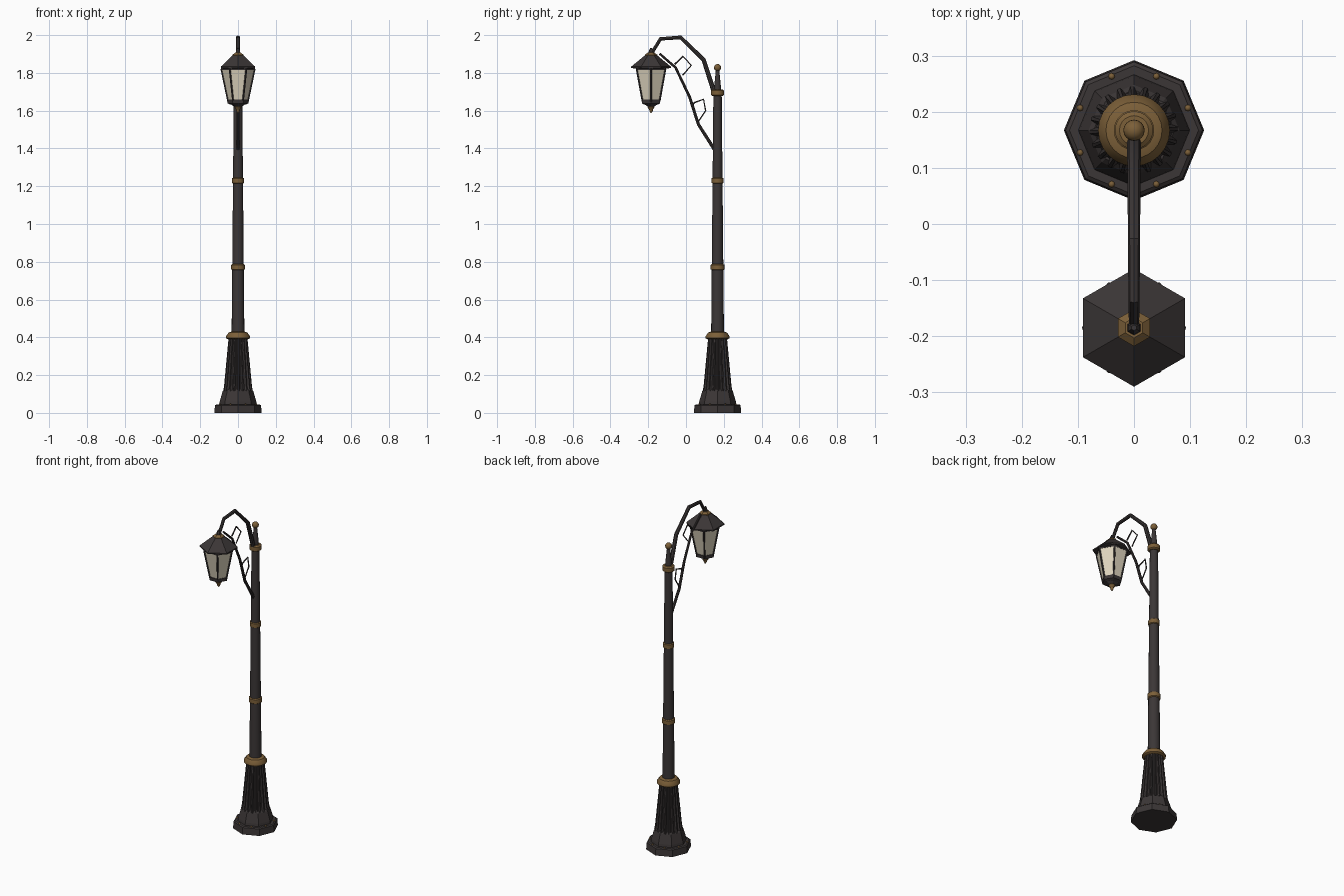
import bpy, bmesh, math
from mathutils import Vector

if "Cube" in bpy.data.objects:
    bpy.data.objects.remove(bpy.data.objects["Cube"])

POLE_Y, LAMP_Y = 0.167, -0.185


def material(name, rgb, rough):
    m = bpy.data.materials.new(name)
    m.use_nodes = True
    m.diffuse_color = (*rgb, 1)
    b = m.node_tree.nodes["Principled BSDF"]
    b.inputs["Base Color"].default_value = (*rgb, 1)
    b.inputs["Roughness"].default_value = rough
    return m


IRON = material("dark iron", (0.044, 0.037, 0.037), 0.6)
BRASS = material("aged brass", (0.2, 0.115, 0.04), 0.5)
GLASS = material("cream glass", (0.74, 0.67, 0.52), 0.4)


def finish(name, mesh, mat, smooth):
    mesh.materials.clear()
    mesh.materials.append(mat)
    for p in mesh.polygons:
        p.use_smooth = smooth
        p.material_index = 0
    if smooth:
        mesh.set_sharp_from_angle(angle=math.radians(35))
    ob = bpy.data.objects.new(name, mesh)
    bpy.context.collection.objects.link(ob)
    return ob


def lathe(name, profile, y, mat, sides=20, turn=0.0, smooth=True, groove=None):
    """Capped stack of rings from (radius, height) pairs; groove scales radius per corner."""
    bm = bmesh.new()
    rings = []
    for r, z in profile:
        ring = []
        for i in range(sides):
            a = math.radians(turn) + math.tau * i / sides
            k = r * (groove(i) if groove else 1)
            ring.append(bm.verts.new((k * math.cos(a), y + k * math.sin(a), z)))
        rings.append(ring)
    for low, high in zip(rings, rings[1:]):
        for i in range(sides):
            j = (i + 1) % sides
            bm.faces.new((low[i], low[j], high[j], high[i]))
    bm.faces.new(rings[0][::-1])
    bm.faces.new(rings[-1])
    bmesh.ops.recalc_face_normals(bm, faces=bm.faces)
    mesh = bpy.data.meshes.new(name)
    bm.to_mesh(mesh)
    bm.free()
    return finish(name, mesh, mat, smooth)


def ball(name, centre, radius, mat, detail=12):
    bm = bmesh.new()
    bmesh.ops.create_uvsphere(bm, u_segments=detail, v_segments=detail // 2 + 2, radius=radius)
    bmesh.ops.translate(bm, verts=bm.verts, vec=Vector(centre))
    mesh = bpy.data.meshes.new(name)
    bm.to_mesh(mesh)
    bm.free()
    return finish(name, mesh, mat, True)


def rod(name, points, start, end, mat, closed=False):
    """Round bar through the points, tapering from start to end radius."""
    cu = bpy.data.curves.new(name + " path", "CURVE")
    cu.dimensions = "3D"
    cu.bevel_depth = 1.0
    cu.bevel_resolution = 2
    cu.use_fill_caps = True
    sp = cu.splines.new("POLY")
    sp.points.add(len(points) - 1)
    sp.use_cyclic_u = closed
    for i, p in enumerate(points):
        sp.points[i].co = (*p, 1)
        sp.points[i].radius = start + (end - start) * i / (len(points) - 1)
    tmp = bpy.data.objects.new(name + " path", cu)
    bpy.context.collection.objects.link(tmp)
    deps = bpy.context.evaluated_depsgraph_get()
    mesh = bpy.data.meshes.new_from_object(tmp.evaluated_get(deps))
    bpy.data.objects.remove(tmp)
    mesh.name = name
    return finish(name, mesh, mat, True)


def side(points):
    return [(0, y, z) for y, z in points]


# Octagonal foot with brass rivets
lathe("foot_plinth", [(0.125, 0), (0.122, 0.04), (0.115, 0.045)], POLE_Y, IRON, 8, smooth=False)
lathe("foot_skirt", [(0.1, 0.04), (0.097, 0.06), (0.081, 0.115), (0.072, 0.125)],
      POLE_Y, IRON, 8, smooth=False)
for i in range(8):
    a = math.radians(22.5 + 45 * i)
    ball(f"foot_rivet_{i + 1}",
         (0.104 * math.cos(a), POLE_Y + 0.104 * math.sin(a), 0.044), 0.006, BRASS, 8)

# Fluted pedestal and its collar
lathe("fluted_pedestal", [(0.079, 0.115), (0.074, 0.14), (0.051, 0.385), (0.055, 0.4)], POLE_Y, IRON,
      80, smooth=False, groove=lambda i: 1 if i % 4 < 2 else 0.87)
lathe("pedestal_collar", [(0.055, 0.39), (0.064, 0.396), (0.064, 0.405), (0.05, 0.425), (0.036, 0.43)],
      POLE_Y, BRASS, 24)

# Pole, bands and top finial
lathe("pole", [(0.034, 0.4), (0.022, 1.7)], POLE_Y, IRON, 16)
for name, z, r in (("lower_band", 0.772, 0.036), ("upper_band", 1.23, 0.031), ("top_band", 1.695, 0.034)):
    lathe(name, [(r - 0.008, z - 0.018), (r, z - 0.012), (r, z + 0.012), (r - 0.008, z + 0.018)],
          POLE_Y, BRASS)
lathe("finial_spire", [(0.019, 1.7), (0.017, 1.735), (0.009, 1.815)], POLE_Y, IRON, 12)
ball("finial_ball", (0, POLE_Y, 1.828), 0.019, BRASS, 16)

# Curved arm, lower brace and scrolls
rod("arm", side([(0.155, 1.68), (0.142, 1.72), (0.093, 1.87), (-0.029, 1.988),
                 (-0.135, 1.98), (-0.187, 1.895)]), 0.0135, 0.009, IRON)
rod("brace", side([(0.15, 1.395), (0.066, 1.527), (0.018, 1.675), (-0.055, 1.828), (-0.14, 1.902)]),
    0.009, 0.006, IRON)
rod("upper_scroll", side([(-0.06, 1.845), (-0.016, 1.888), (0.028, 1.84), (-0.018, 1.787)]),
    0.0045, 0.0035, IRON)
rod("lower_scroll", side([(0.035, 1.63), (0.045, 1.643), (0.093, 1.66), (0.104, 1.6), (0.064, 1.54)]),
    0.0045, 0.0035, IRON)

# Lantern roof
lathe("lantern_roof", [(0.08, 1.822), (0.105, 1.826), (0.105, 1.833), (0.03, 1.895)],
      LAMP_Y, IRON, 6, 30, False)
lathe("roof_cap", [(0.033, 1.888), (0.033, 1.896), (0.018, 1.907)], LAMP_Y, BRASS, 6, 30, False)
lathe("roof_socket", [(0.014, 1.9), (0.012, 1.915), (0.005, 1.932)], LAMP_Y, IRON, 6, 30, False)

# Lantern glass, corner bars and rims
TOP_R, LOW_R, TOP_Z, LOW_Z = 0.088, 0.052, 1.822, 1.65
lathe("lantern_glass", [(LOW_R, LOW_Z), (TOP_R, TOP_Z)], LAMP_Y, GLASS, 6, 0, False)
for i in range(6):
    c, s = math.cos(math.tau * i / 6), math.sin(math.tau * i / 6)
    rod(f"corner_bar_{i + 1}", [(r * c, LAMP_Y + r * s, z) for r, z in ((LOW_R, LOW_Z), (TOP_R, TOP_Z))],
        0.005, 0.005, IRON)
lathe("upper_rim", [(0.088, 1.816), (0.09, 1.826)], LAMP_Y, IRON, 6, 0, False)
lathe("lower_rim", [(0.04, 1.632), (0.055, 1.638), (0.057, 1.658), (0.05, 1.66)],
      LAMP_Y, IRON, 6, 0, False)

# Lantern underside and drop finial
lathe("lantern_cup", [(0.02, 1.622), (0.04, 1.634)], LAMP_Y, IRON, 6, 0, False)
lathe("drop_finial", [(0.003, 1.588), (0.009, 1.598), (0.01, 1.606), (0.016, 1.612),
                      (0.018, 1.62), (0.014, 1.628)], LAMP_Y, BRASS, 12)
